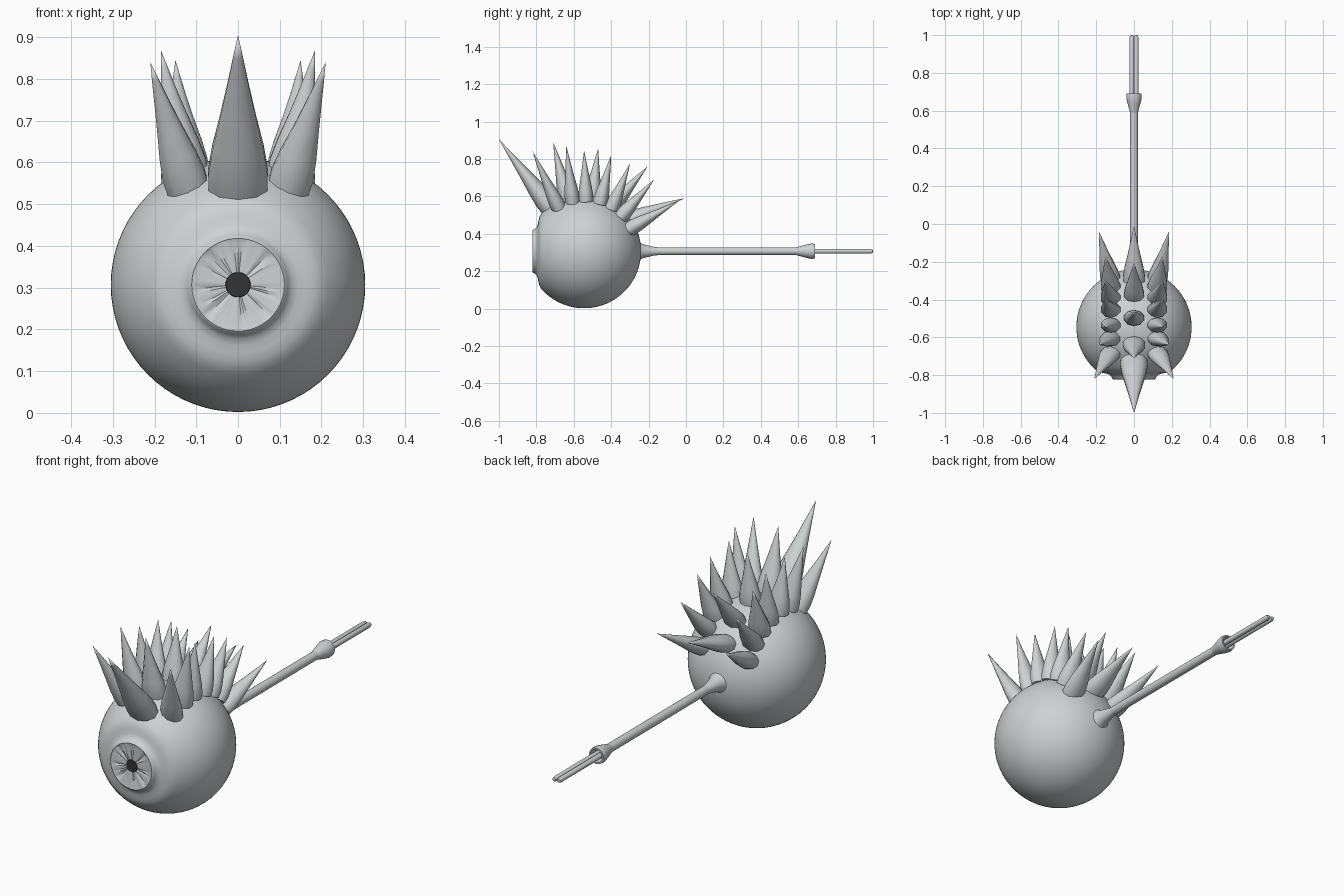
import bpy, bmesh, random
from math import sin, cos, pi, sqrt
from mathutils import Vector

random.seed(4)
cube = bpy.data.objects.get("Cube")
if cube:
    bpy.data.objects.remove(cube)


def material(name, rgb):
    m = bpy.data.materials.new(name)
    m.use_nodes = True
    m.diffuse_color = (*rgb, 1)
    m.node_tree.nodes["Principled BSDF"].inputs["Base Color"].default_value = (*rgb, 1)
    return m


GREY = material("light grey", (0.62, 0.64, 0.65))
DARK = material("pupil dark", (0.033, 0.033, 0.033))
CZ, CY, R = 0.307, -0.545, 0.305     # centre and radius of the ball


def finish(name, bm, mat=GREY, angle=40):
    bmesh.ops.remove_doubles(bm, verts=bm.verts, dist=1e-5)
    bmesh.ops.recalc_face_normals(bm, faces=bm.faces)
    mesh = bpy.data.meshes.new(name)
    bm.to_mesh(mesh)
    bm.free()
    ob = bpy.data.objects.new(name, mesh)
    bpy.context.collection.objects.link(ob)
    mesh.materials.append(mat)
    bpy.ops.object.select_all(action="DESELECT")
    ob.select_set(True)
    bpy.context.view_layer.objects.active = ob
    bpy.ops.object.shade_smooth_by_angle(angle=angle * pi / 180)
    return ob


def sweep_rings(bm, rings):
    for a, b in zip(rings, rings[1:]):
        for i in range(len(a)):
            j = (i + 1) % len(a)
            bm.faces.new((a[i], a[j], b[j], b[i]))


def lathe(name, profile, seg=48, x=0, z=CZ, mat=GREY, jitter=None):
    """Turn a (radius, y) profile around an axis along y."""
    bm = bmesh.new()
    rings = []
    for k, (r, y) in enumerate(profile):
        ring = []
        for i in range(seg):
            a = 2 * pi * i / seg
            dy = jitter(k, i) if jitter else 0
            ring.append(bm.verts.new((x + r * cos(a), y + dy, z + r * sin(a))))
        rings.append(ring)
    sweep_rings(bm, rings)
    return finish(name, bm, mat)


# Ball with a shallow moat around the raised eye and a flare for the cable
ball = [(0.100, -0.812), (0.111, -0.822), (0.114, -0.820), (0.120, -0.808),
        (0.130, -0.798), (0.145, -0.792), (0.165, -0.789), (0.185, -0.783)]
steps = 36
for i in range(steps + 1):
    a = 0.72 + (pi - 0.15 - 0.72) * i / steps
    ball.append((R * sin(a), CY - R * cos(a)))
ball += [(0.038, -0.232), (0.031, -0.205), (0.024, -0.175), (0.021, -0.15)]
lathe("eyeball", ball, 72)

# Iris with radial creases, deeper on the diagonals
SEG = 64
crease = [random.uniform(0, 0.006) * (i % 2) + (0.008 if i % 16 == 8 else 0) for i in range(SEG)]
lathe("iris", [(0.110, -0.822), (0.100, -0.821), (0.060, -0.819), (0.028, -0.816)], SEG,
      jitter=lambda k, i: crease[i] if k in (1, 2) else 0)
lathe("pupil", [(0.030, -0.817), (0.029, -0.819), (0, -0.819)], 32, mat=DARK)

# Cable, hollow socket and two prongs
lathe("cable", [(0.021, -0.16), (0.021, 0.61)], 24)
lathe("socket", [(0.021, 0.59), (0.025, 0.605), (0.036, 0.645), (0.041, 0.67), (0.039, 0.69),
                 (0.032, 0.69), (0.030, 0.65), (0, 0.64)], 24)
for side, label in ((1, "left"), (-1, "right")):
    lathe(label + "_prong", [(0, 0.63), (0.0125, 0.63), (0.0125, 0.985), (0.009, 0.998), (0, 1.0)],
          12, x=side * 0.0115)


def spike(name, base, tip, wide, deep, seg=10):
    """Tapered spike, bent slightly, wide across x and deep along the crest."""
    base, tip = Vector(base), Vector(tip)
    axis = (tip - base).normalized()
    out = (base - Vector((0, CY, CZ))).normalized()
    across = Vector((1, 0, 0))
    across = (across - axis * across.dot(axis)).normalized()
    along = axis.cross(across)
    bm = bmesh.new()
    rings = []
    for t, s in ((0, 0), (0, 0.98), (0.1, 1), (0.25, 0.86), (0.45, 0.6), (0.65, 0.37), (0.85, 0.16), (1, 0)):
        c = base.lerp(tip, t) + out * 0.03 * t * (1 - t)
        ring = []
        for i in range(seg):
            a = 2 * pi * (i + 0.5) / seg
            ring.append(bm.verts.new(c + across * wide * s * cos(a) + along * deep * s * sin(a)))
        rings.append(ring)
    sweep_rings(bm, rings)
    finish(name, bm, angle=50)


def on_ball(x, y):
    return (x, y, CZ + sqrt((R - 0.012) ** 2 - x * x - (y - CY) ** 2))


# Middle row: base y, tip y, tip z, half width, half depth
middle = [(-0.725, -1.0, 0.905, 0.075, 0.055), (-0.635, -0.71, 0.89, 0.062, 0.045),
          (-0.50, -0.47, 0.856, 0.055, 0.042), (-0.385, -0.205, 0.76, 0.055, 0.04),
          (-0.305, -0.01, 0.59, 0.06, 0.042)]
for n, (by, ty, tz, w, d) in enumerate(middle):
    spike(f"middle_spike_{n + 1}", on_ball(0, by), (0, ty, tz), w, d)

# Outer rows, mirrored: base y, tip x, tip y, tip z
outer = [(-0.68, 0.21, -0.82, 0.84), (-0.605, 0.185, -0.64, 0.87), (-0.535, 0.15, -0.545, 0.845),
         (-0.46, 0.15, -0.40, 0.82), (-0.40, 0.15, -0.30, 0.775), (-0.35, 0.15, -0.17, 0.69),
         (-0.305, 0.185, -0.04, 0.575)]
for side, label in ((1, "left"), (-1, "right")):
    for n, (by, tx, ty, tz) in enumerate(outer):
        spike(f"{label}_spike_{n + 1}", on_ball(side * 0.12, by), (side * tx, ty, tz), 0.054, 0.04)
